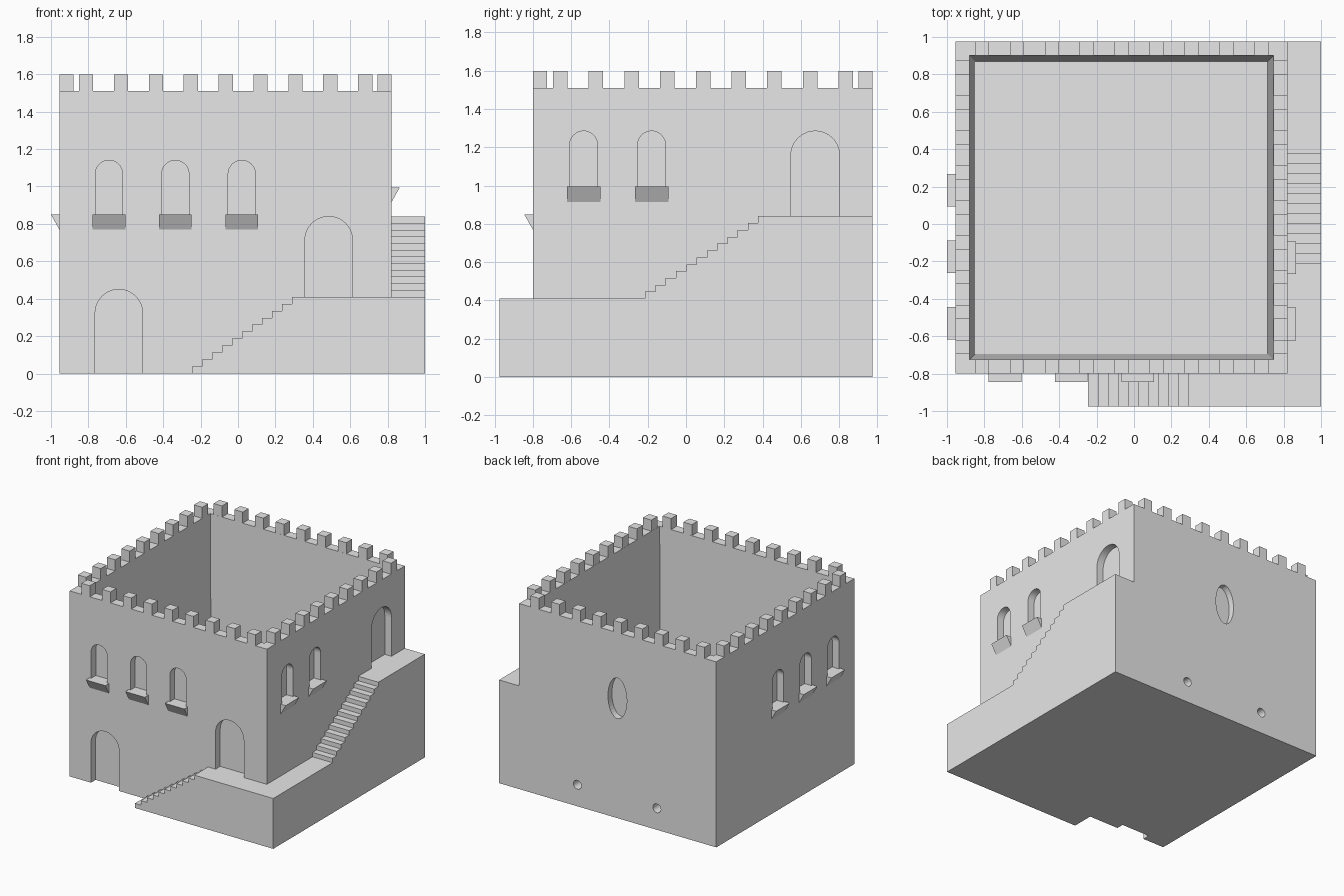
import bpy
import bmesh
from math import sin, cos, pi

cube = bpy.data.objects.get("Cube")
if cube:
    bpy.data.objects.remove(cube, do_unlink=True)

stone = bpy.data.materials.new("plain_stone_grey")
stone.use_nodes = True
stone.diffuse_color = (0.8, 0.8, 0.8, 1)
bsdf = next(n for n in stone.node_tree.nodes if n.type == 'BSDF_PRINCIPLED')
bsdf.inputs["Base Color"].default_value = (0.8, 0.8, 0.8, 1)

# Extents of the tower walls
X0, X1, Y0, Y1, TOP = -0.955, 0.82, -0.80, 0.975, 1.51
WALL = 0.075

# Each wall maps (along, height, outward) to world space
WALLS = {
    "front": lambda u, z, w: (u, Y0 - w, z),
    "back": lambda u, z, w: (u, Y1 + w, z),
    "left": lambda u, z, w: (X0 - w, u, z),
    "right": lambda u, z, w: (X1 + w, u, z),
}


def finish(name, bm):
    bmesh.ops.recalc_face_normals(bm, faces=bm.faces)
    mesh = bpy.data.meshes.new(name)
    bm.to_mesh(mesh)
    bm.free()
    mesh.materials.append(stone)
    obj = bpy.data.objects.new(name, mesh)
    bpy.context.scene.collection.objects.link(obj)
    return obj


def extrude(name, outline, a, b, place):
    """Extrude a 2D outline from depth a to b, placed by a mapping."""
    bm = bmesh.new()
    near = [bm.verts.new(place(p, q, a)) for p, q in outline]
    far = [bm.verts.new(place(p, q, b)) for p, q in outline]
    bm.faces.new(near)
    bm.faces.new(far)
    n = len(outline)
    for i in range(n):
        j = (i + 1) % n
        bm.faces.new((near[i], near[j], far[j], far[i]))
    return finish(name, bm)


def rect(u0, u1, z0, z1):
    return [(u0, z0), (u1, z0), (u1, z1), (u0, z1)]


def arch(u, half, z0, z1, steps=20):
    spring = z1 - half
    curve = [(u + half * cos(pi * i / steps), spring + half * sin(pi * i / steps))
             for i in range(steps + 1)]
    return [(u - half, z0), (u + half, z0)] + curve


def ellipse(u, z, ru, rz, n=32):
    return [(u + ru * cos(2 * pi * i / n), z + rz * sin(2 * pi * i / n)) for i in range(n)]


def stairs(start, run, z0, rise, count, end):
    """Side outline of a flight that ends in a landing."""
    pts = []
    for i in range(count):
        u = start + run * i
        pts += [(u, z0 + rise * i), (u, z0 + rise * (i + 1))]
    return pts + [(end, z0 + rise * count), (end, 0)]


# Tower body
tower = extrude("tower_walls", rect(X0, X1, 0, TOP), 0, Y0 - Y1, WALLS["front"])
cutters = []

# Tapered hollow interior
bm = bmesh.new()
bmesh.ops.create_cube(bm, size=1)
for v in bm.verts:
    upper = v.co.z > 0
    inset = WALL if upper else WALL + 0.03
    v.co.x = X0 + inset if v.co.x < 0 else X1 - inset
    v.co.y = Y0 + inset if v.co.y < 0 else Y1 - inset
    v.co.z = TOP + 0.01 if upper else 0.12
cutters.append(finish("interior_cutter", bm))


def recess(name, wall, outline, depth):
    cutters.append(extrude(name + "_cutter", outline, -depth, 0.03, WALLS[wall]))


# Arched windows with wedge sills
SILL = [(-0.01, 0), (0.045, 0), (0, -0.08), (-0.01, -0.08)]
windows = {
    "front": (0.85, (-0.69, -0.335, 0.02)),
    "left": (0.85, (0.18, -0.175, -0.53)),
    "right": (0.995, (-0.535, -0.18)),
}
for wall, (base, centres) in windows.items():
    for i, u in enumerate(centres):
        recess(f"{wall}_window_{i}", wall, arch(u, 0.0725, base, base + 0.29), 0.06)
        extrude(f"{wall}_window_sill_{i}", [(w, base + z) for w, z in SILL],
                u - 0.0875, u + 0.0875, lambda w, z, t, f=WALLS[wall]: f(t, z, w))

# Arched doorways
recess("lower_door", "front", arch(-0.637, 0.127, -0.05, 0.45), 0.06)
recess("middle_door", "front", arch(0.485, 0.127, 0.41, 0.84), 0.06)
recess("upper_door", "right", arch(0.675, 0.127, 0.84, 1.285), 0.06)

# Oval niche and drain holes in the back
recess("oval_niche", "back", ellipse(-0.065, 0.975, 0.085, 0.165), 0.05)
for x in (-0.42, 0.296):
    recess("drain_hole", "back", ellipse(x, 0.175, 0.036, 0.036, 20), 0.2)

# Carve everything, then drop the cutters
for c in cutters:
    c.hide_render = True
    mod = tower.modifiers.new(c.name, 'BOOLEAN')
    mod.operation = 'DIFFERENCE'
    mod.solver = 'EXACT'
    mod.object = c
bpy.context.view_layer.update()
graph = bpy.context.evaluated_depsgraph_get()
carved = bpy.data.meshes.new_from_object(tower.evaluated_get(graph))
tower.modifiers.clear()
tower.data = carved
for c in cutters:
    bpy.data.objects.remove(c, do_unlink=True)

# Battlements: nine merlons along each wall, corners left open
for wall, place in WALLS.items():
    along_x = wall in ("front", "back")
    first = -0.812 if along_x else -0.657
    row = extrude(wall + "_battlements", rect(first - 0.038, first + 0.038, TOP, 1.6),
                  0, -WALL, place)
    arr = row.modifiers.new("repeat", 'ARRAY')
    arr.count = 9
    arr.use_relative_offset = False
    arr.use_constant_offset = True
    arr.constant_offset_displace = (0.1865, 0, 0) if along_x else (0, 0.1865, 0)

# Outer stairs and landings wrapping the front and right walls
extrude("front_stairs", stairs(-0.245, 0.0535, 0, 0.41 / 11, 11, 1.0),
        0, 0.175, WALLS["front"])
extrude("side_stairs", [(Y0, 0), (Y0, 0.41)] + stairs(-0.213, 0.0536, 0.41, 0.43 / 12, 12, Y1),
        0, 0.18, WALLS["right"])
